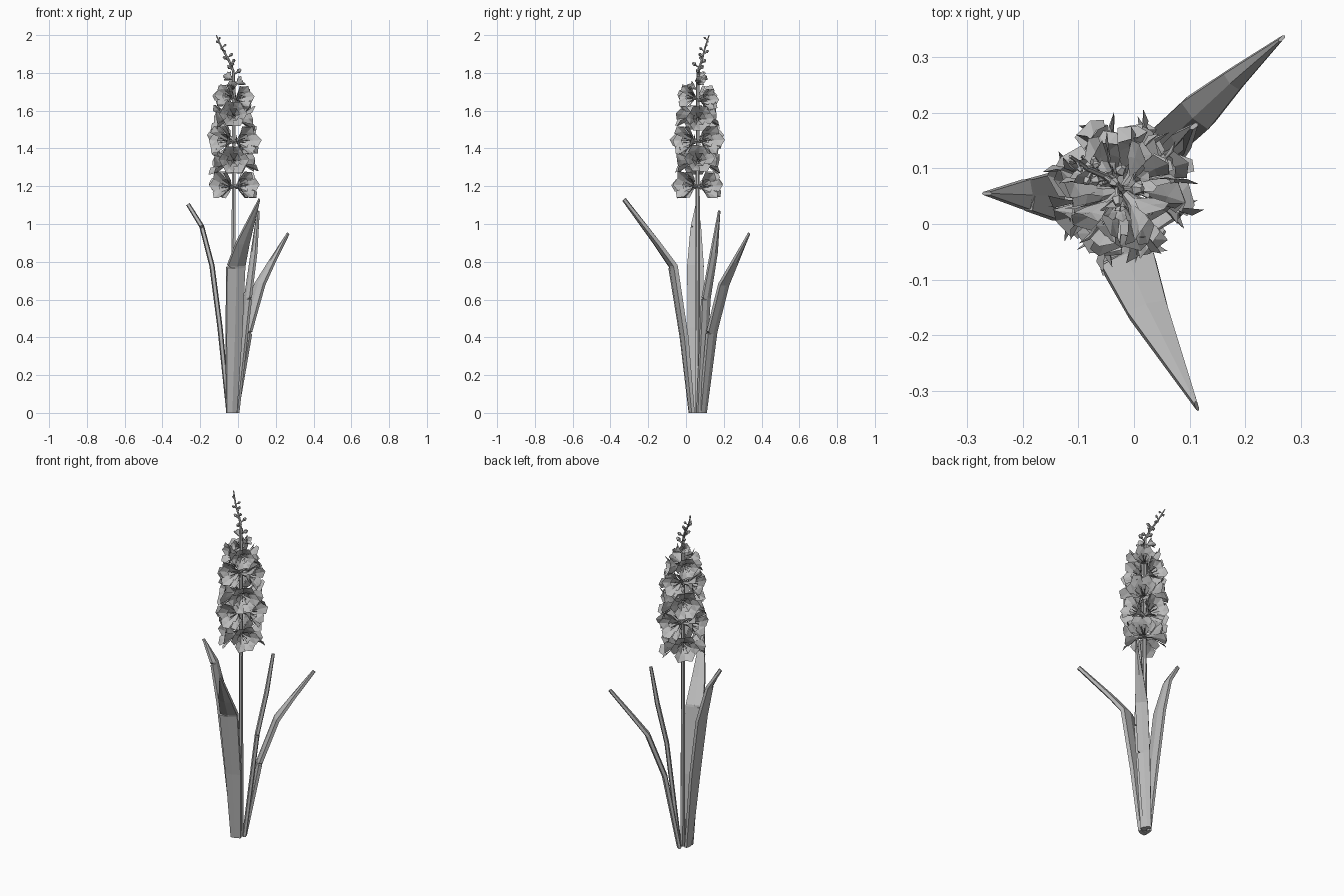
import bpy, bmesh, math, random
from mathutils import Vector, Matrix

random.seed(4)
cube = bpy.data.objects.get("Cube")
if cube:
    bpy.data.objects.remove(cube, do_unlink=True)

GREY = (0.5, 0.5, 0.5, 1)
grey = bpy.data.materials.new("plain grey")
grey.use_nodes = True
grey.diffuse_color = GREY
grey.node_tree.nodes["Principled BSDF"].inputs["Base Color"].default_value = GREY

AXIS = Vector((-0.023, 0.062, 0))


def finish(name, bm):
    mesh = bpy.data.meshes.new(name)
    bm.to_mesh(mesh)
    bm.free()
    mesh.materials.append(grey)
    obj = bpy.data.objects.new(name, mesh)
    bpy.context.collection.objects.link(obj)
    return obj


def skin(bm, rings, cap=True):
    """Join equal-sized rings of points into a tube."""
    loops = [[bm.verts.new(p) for p in ring] for ring in rings]
    n = len(loops[0])
    for a, b in zip(loops, loops[1:]):
        for i in range(n):
            j = (i + 1) % n
            bm.faces.new((a[i], a[j], b[j], b[i]))
    if cap:
        bm.faces.new(loops[0][::-1])
        bm.faces.new(loops[-1])


def tube(bm, path, radii, sides=6):
    """Round tube along a path."""
    path = [Vector(p) for p in path]
    rings = []
    for k, p in enumerate(path):
        d = path[min(k + 1, len(path) - 1)] - path[max(k - 1, 0)]
        turn = d.to_track_quat('Z', 'Y')
        rings.append([p + turn @ Vector((math.cos(a), math.sin(a), 0)) * radii[k]
                      for a in (math.tau * i / sides for i in range(sides))])
    skin(bm, rings)


def leaf(name, across, stations, notch):
    """Thick keeled blade; each station is x, y, z, half width, half depth."""
    side = Vector((math.cos(across), math.sin(across), 0))
    rings = []
    for k, (x, y, z, w, d) in enumerate(stations):
        c = Vector((x, y, z))
        a = Vector(stations[max(k - 1, 0)][:3])
        b = Vector(stations[min(k + 1, len(stations) - 1)][:3])
        out = (b - a).cross(side).normalized()
        if k == 0:
            out.z = 0
        edge, keel = out * d * 0.6, out * d
        ring = [c - side * w + edge, c - side * w - edge, c - keel,
                c + side * w - edge, c + side * w + edge, c + keel]
        rings.append(ring)
        # torn step where the sheath ends and the blade goes on
        if k == notch:
            up = (b - a).normalized() * 0.012
            inset = side * w * 0.45 + up * 0.2
            rings.append([p + inset for p in ring[:2]] + ring[2:])
            rings.append([p + up + side * w * 0.08 for p in ring[:2]]
                         + [p + up for p in ring[2:]])
    bm = bmesh.new()
    skin(bm, rings)
    finish(name, bm)


leaf("front_leaf", 0.3, [
    (-0.034, 0.03, 0, 0.028, 0.014), (-0.022, -0.01, 0.4, 0.043, 0.019),
    (-0.012, -0.068, 0.77, 0.05, 0.019), (0.025, -0.155, 0.9, 0.036, 0.016),
    (0.113, -0.328, 1.13, 0.003, 0.012)], 2)
leaf("right_leaf", math.pi / 2, [
    (-0.05, 0.05, 0, 0.026, 0.012), (-0.095, 0.05, 0.45, 0.042, 0.014),
    (-0.138, 0.05, 0.78, 0.044, 0.014), (-0.19, 0.052, 0.98, 0.028, 0.013),
    (-0.265, 0.055, 1.105, 0.003, 0.011)], 3)
leaf("back_left_leaf", 2.36, [
    (-0.018, 0.09, 0, 0.022, 0.012), (0.045, 0.135, 0.42, 0.034, 0.015),
    (0.115, 0.2, 0.68, 0.034, 0.015), (0.18, 0.26, 0.8, 0.02, 0.013),
    (0.266, 0.334, 0.95, 0.003, 0.01)], 1)
leaf("inner_leaf", 2.2, [
    (-0.01, 0.075, 0, 0.02, 0.012), (0.052, 0.105, 0.6, 0.026, 0.013),
    (0.085, 0.148, 0.85, 0.02, 0.013), (0.108, 0.176, 1.07, 0.004, 0.009)], 1)

# Flower stalk with its curved tip
tip = [(-0.023, 0.062, 1.74), (-0.025, 0.064, 1.81), (-0.05, 0.085, 1.87),
       (-0.085, 0.1, 1.93), (-0.115, 0.122, 2.0)]
bm = bmesh.new()
tube(bm, [AXIS] + tip, [0.015, 0.01, 0.007, 0.006, 0.005, 0.003])
finish("stalk", bm)


def facing(azimuth, tilt):
    c = math.cos(tilt)
    return Vector((c * math.cos(azimuth), c * math.sin(azimuth), math.sin(tilt)))


def flower(name, start, direction, size, openness=1.0):
    """Six-petalled trumpet: two whorls of pointed petals round a throat."""
    bm = bmesh.new()
    # throat, narrow at the stalk
    throat = []
    for r, z in ((0.1, 0), (0.2, 0.5), (0.55 * openness, 1.1)):
        throat.append([Vector((r * math.cos(a), r * math.sin(a), z))
                       for a in (math.tau * i / 6 for i in range(6))])
    skin(bm, throat, cap=False)
    # broad pointed petals folded along the middle, alternate ones set back
    for i in range(6):
        back = 0.16 * (i % 2)
        bend = random.uniform(-0.1, 0.1)
        spin = Matrix.Rotation(math.tau * i / 6, 3, 'Z')
        pts = [(0.18, 0, 0.5), (0.52, -0.34, 1.1 - back),
               (0.82, -0.46, 1.5 - back + bend), (1.12, 0, 1.62 - back + bend),
               (0.82, 0.46, 1.5 - back - bend), (0.52, 0.34, 1.1 - back),
               (0.7, 0, 1.25 - back)]
        v = [bm.verts.new(spin @ Vector((x * openness, y * openness, z)))
             for x, y, z in pts]
        for face in ((0, 1, 6), (0, 6, 5), (1, 2, 6), (2, 3, 6), (3, 4, 6), (4, 5, 6)):
            bm.faces.new([v[k] for k in face])
    # stamens
    for i in range(3):
        a = math.tau * i / 3
        p = Vector((0.16 * math.cos(a), 0.16 * math.sin(a), 1.1))
        tube(bm, [(0, 0, 0.3), p, p + Vector((0, 0, 0.15))], [0.03, 0.03, 0.05], 4)
    turn = direction.to_track_quat('Z', 'Y').to_matrix().to_4x4()
    bm.transform(Matrix.Translation(start) @ turn @ Matrix.Scale(size, 4))
    finish(name, bm)


# Rings of open flowers, each turned against the one below
rows = [(1.2, 45, 4, 0.071), (1.325, 0, 4, 0.073), (1.44, 45, 4, 0.075),
        (1.56, 5, 4, 0.067), (1.66, 48, 4, 0.057)]
for r, (z, turn, count, size) in enumerate(rows):
    for i in range(count):
        azimuth = math.radians(turn) + math.tau * i / count + random.uniform(-0.12, 0.12)
        flower(f"flower_{r + 1}_{i + 1}",
               AXIS + Vector((0, 0, z + random.uniform(-0.01, 0.01))),
               facing(azimuth, random.uniform(0.05, 0.22)), size)

# Half-open flowers above the rings
for i in range(3):
    flower(f"young_flower_{i + 1}", AXIS + Vector((0, 0, 1.71 + 0.025 * i)),
           facing(4.5 + 2.1 * i, 0.5), 0.034, 0.8)

# Buds alternating along the tip
bm = bmesh.new()
for i in range(11):
    t = 0.7 + 3.2 * i / 11
    k = int(t)
    p = Vector(tip[k]).lerp(Vector(tip[k + 1]), t - k)
    d = facing(2.4 * i, 0.65)
    s = 1.25 - 0.06 * i
    tube(bm, [p, p + d * 0.02 * s, p + d * 0.028 * s, p + d * 0.04 * s],
         [0.003, 0.004 * s, 0.01 * s, 0.005 * s], 5)
finish("buds", bm)
